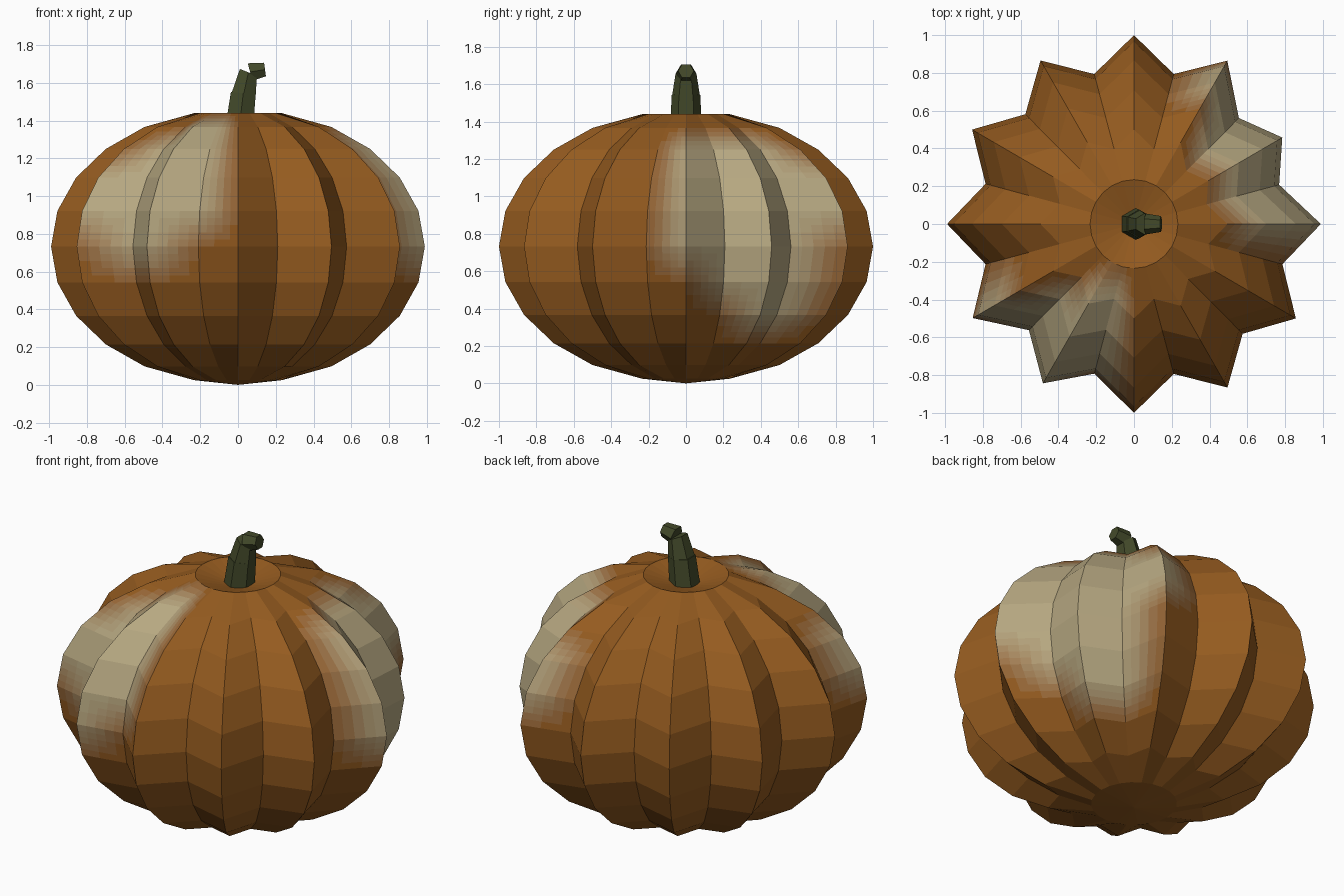
import bpy, bmesh
from math import sin, cos, exp, radians
from mathutils import Vector

if "Cube" in bpy.data.objects:
    bpy.data.objects.remove(bpy.data.objects["Cube"])

ORANGE, CREAM = (0.30, 0.105, 0.014), (0.47, 0.39, 0.22)
LEVELS, SUB = 9, 5


def material(name, rgb):
    m = bpy.data.materials.new(name)
    m.diffuse_color = (*rgb, 1)
    m.use_nodes = True
    m.node_tree.nodes["Principled BSDF"].inputs["Base Color"].default_value = m.diffuse_color
    return m


def finish(name, bm, mats):
    bmesh.ops.recalc_face_normals(bm, faces=bm.faces)
    me = bpy.data.meshes.new(name)
    bm.to_mesh(me)
    bm.free()
    for m in mats:
        me.materials.append(m)
    ob = bpy.data.objects.new(name, me)
    bpy.context.collection.objects.link(ob)
    return ob


# Ribbed body: columns every 15 degrees (even = ridge, odd = groove), rings every 15 degrees
def body_point(i, k):
    i %= 24
    if k == 6:
        return Vector((0, 0, 1.37))
    if k == -6:
        return Vector((0, 0, 0))
    lat, a = radians(15 * k), radians(15 * i)
    r = cos(lat)
    if abs(k) == 5:
        r = 0.235
    else:
        if i % 2:
            r *= 0.822
        # softly flattened sides
        r *= 1 - 0.085 * exp(-((i - 2.1) / 0.95) ** 2) - 0.04 * exp(-((i - 15.4) / 0.9) ** 2)
    return Vector((0.99 * r * cos(a), r * sin(a), 0.732 + 0.732 * sin(lat)))


# Pale patches: column -> lowest and highest pale ring
PALE = {0: (0, 3), 1: (-1, 3), 2: (-2, 3), 3: (-2, 3), 4: (1, 2),
        14: (1, 2), 15: (0, 3), 16: (0, 4), 17: (1, 4)}


def pale(i, k):
    lo, hi = PALE.get(i % 24, (9, -9))
    return 1.0 if lo <= k <= hi else 0.0


def mix(c, u, v):
    return (c[0] * (1 - u) + c[1] * u) * (1 - v) + (c[3] * (1 - u) + c[2] * u) * v


bm = bmesh.new()
for i in range(24):
    for k in range(-5, 5):
        ij = [(i, k), (i + 1, k), (i + 1, k + 1), (i, k + 1)]
        pts, tone = [body_point(*q) for q in ij], [pale(*q) for q in ij]
        n = 1 if len(set(tone)) == 1 else SUB   # finer cells only where colours blend
        for a in range(n):
            for b in range(n):
                uv = [(a, b), (a + 1, b), (a + 1, b + 1), (a, b + 1)]
                f = bm.faces.new([bm.verts.new(mix(pts, u / n, v / n)) for u, v in uv])
                t = mix(tone, (a + 0.5) / n, (b + 0.5) / n)
                f.material_index = round(t * (LEVELS - 1))
    # sunken top and base fan
    for k in (5, -5):
        tri = [body_point(i, k), body_point(i + 1, k), body_point(i, 6 if k > 0 else -6)]
        bm.faces.new([bm.verts.new(p) for p in tri])
bmesh.ops.remove_doubles(bm, verts=bm.verts, dist=0.0005)
shades = []
for s in range(LEVELS):
    t = s / (LEVELS - 1)
    shades.append(material(f"skin_{s}", [o + (c - o) * t for o, c in zip(ORANGE, CREAM)]))
finish("pumpkin_body", bm, shades)

# Stem: three hexagonal pieces; each end is (x, z, radius, tilt)
PIECES = [((0.005, 1.35, 0.086, 0), (0.028, 1.545, 0.076, 5)),
          ((0.030, 1.54, 0.074, 5), (0.055, 1.655, 0.056, 22)),
          ((0.064, 1.657, 0.055, 75), (0.143, 1.67, 0.042, 82))]
bm = bmesh.new()
for ends in PIECES:
    rings = []
    for x, z, r, tilt in ends:
        t = radians(tilt)
        ring = []
        for j in range(6):
            a = radians(30 + 60 * j)
            ring.append(bm.verts.new((x + r * cos(a) * cos(t), r * sin(a), z - r * cos(a) * sin(t))))
        rings.append(ring)
        bm.faces.new(ring)
    lo, hi = rings
    for j in range(6):
        n = (j + 1) % 6
        bm.faces.new((lo[j], lo[n], hi[n], hi[j]))
finish("stem", bm, [material("stem_green", (0.056, 0.068, 0.023))])
